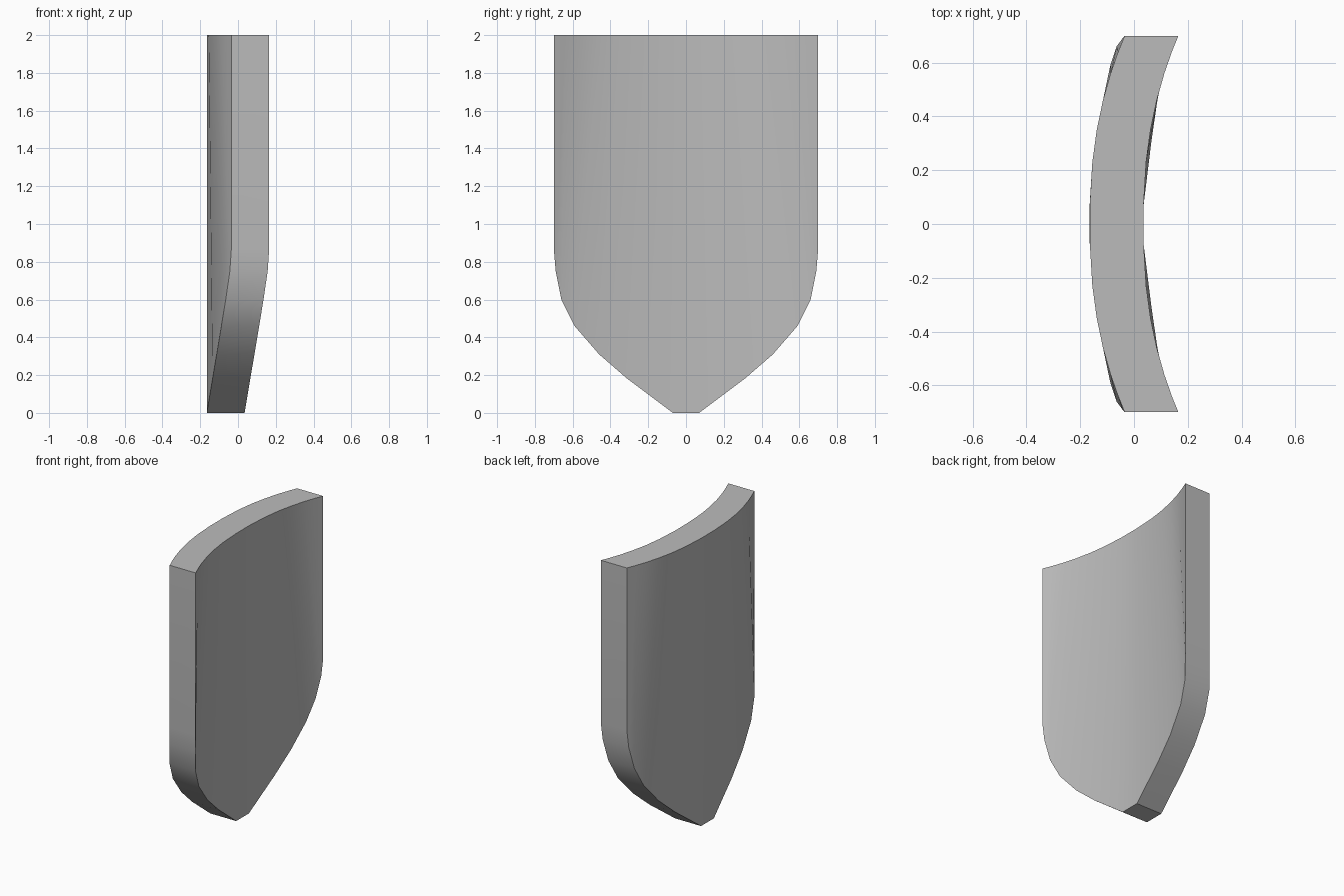
import bpy, bmesh, math

cube = bpy.data.objects.get("Cube")
if cube:
    bpy.data.objects.remove(cube)

THICK, HEIGHT, HALF = 0.2, 2.0, 0.7

# Plain grey material
grey = bpy.data.materials.new("plain_grey")
grey.use_nodes = True
colour = (0.5, 0.5, 0.5, 1)
grey.diffuse_color = colour
grey.node_tree.nodes["Principled BSDF"].inputs["Base Color"].default_value = colour

# Half outlines: lower edge as (x, y, z), upper edge as y stations on a bowed curve
lower_half = [(-0.165, 0.07, 0), (-0.135, 0.31, 0.18), (-0.113, 0.46, 0.31),
              (-0.088, 0.59, 0.46), (-0.065, 0.66, 0.6), (-0.043, 0.69, 0.75),
              (-0.035, HALF, 0.87)]
upper_half = [(-0.165 + 0.13 * (y / HALF) ** 2.3, y, HEIGHT)
              for y in (0.07, 0.23, 0.35, 0.46, 0.56, 0.64, HALF)]


def mirrored(points):
    return [(x, -y, z) for x, y, z in reversed(points)] + points


# Curved shield plate: columns between the two edges, front and back skins
bm = bmesh.new()


def skin(offset):
    return [[bm.verts.new((x + offset, y, z)) for x, y, z in mirrored(half)]
            for half in (lower_half, upper_half)]


outer, inner = skin(0), skin(THICK)
count = len(outer[0])
for i in range(count - 1):
    for (a, b) in ((outer[0], outer[1]), (outer[1], inner[1]),
                   (inner[1], inner[0]), (inner[0], outer[0])):
        bm.faces.new((a[i], a[i + 1], b[i + 1], b[i]))
for i in (0, count - 1):
    bm.faces.new((outer[0][i], outer[1][i], inner[1][i], inner[0][i]))
bmesh.ops.recalc_face_normals(bm, faces=bm.faces)

mesh = bpy.data.meshes.new("shield_plate")
bm.to_mesh(mesh)
bm.free()
mesh.materials.append(grey)
shield = bpy.data.objects.new("shield_plate", mesh)
bpy.context.collection.objects.link(shield)

# Smooth the bowed skins and rim, keep the rim corners sharp
bpy.ops.object.select_all(action="DESELECT")
shield.select_set(True)
bpy.context.view_layer.objects.active = shield
bpy.ops.object.shade_smooth_by_angle(angle=math.radians(30))
